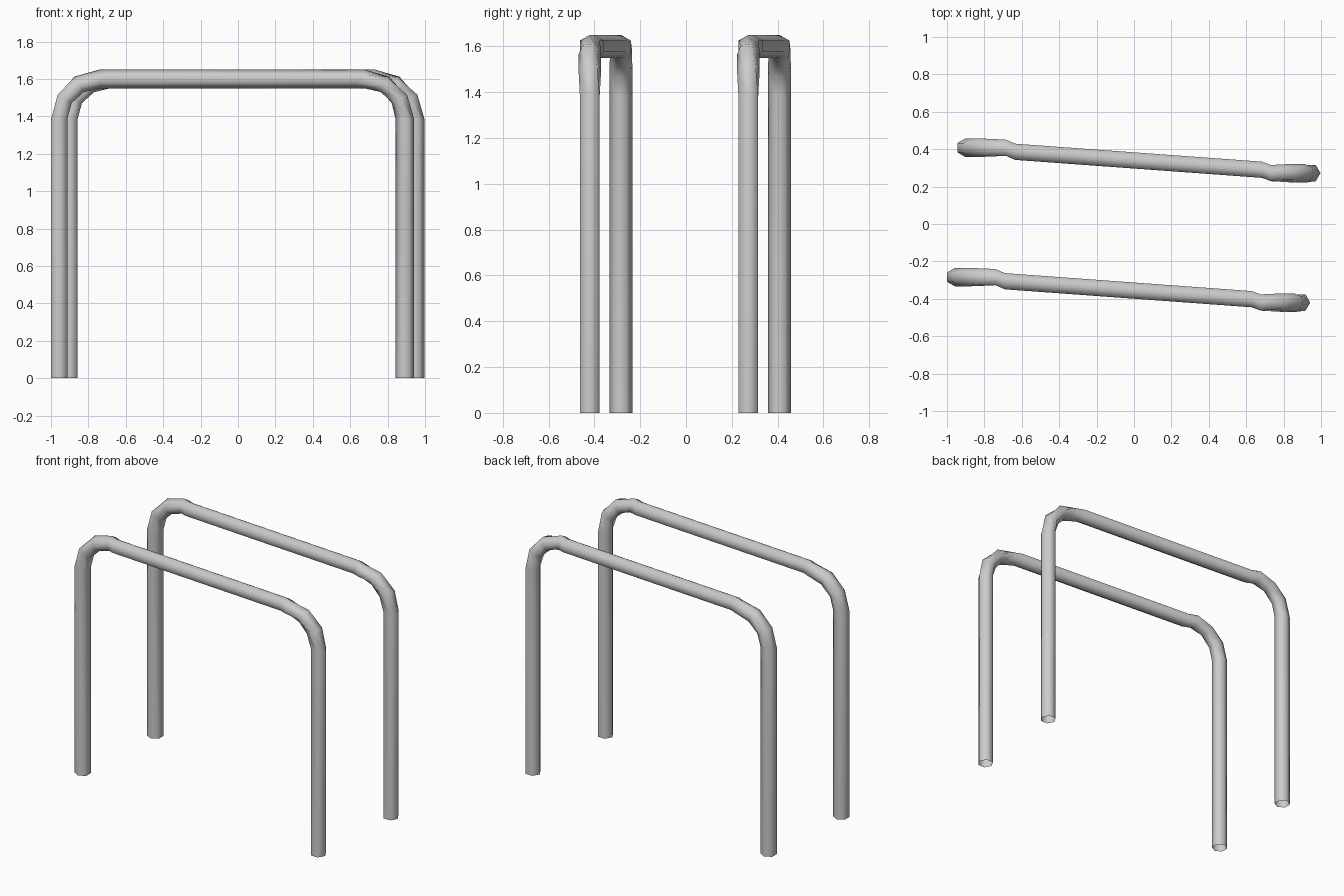
import bpy, bmesh, math
from mathutils import Vector

if "Cube" in bpy.data.objects:
    bpy.data.objects.remove(bpy.data.objects["Cube"])

R, SIDES, TOP, BEND = 0.05, 6, 1.6, 0.215

metal = bpy.data.materials.new("light grey metal")
metal.diffuse_color = (0.6, 0.6, 0.6, 1)
metal.use_nodes = True
metal.node_tree.nodes["Principled BSDF"].inputs["Base Color"].default_value = metal.diffuse_color


def ring(bm, c, elev, twist):
    """Hexagon around c; elev is the path direction in the xz plane (90 = up)."""
    a = math.radians(elev)
    n = Vector((-math.sin(a), 0, math.cos(a)))
    b = Vector((0, 1, 0))
    out = []
    for i in range(SIDES):
        t = 2 * math.pi * i / SIDES + math.radians(twist)
        out.append(bm.verts.new(Vector(c) + R * (n * math.cos(t) + b * math.sin(t))))
    return out


def hoop(name, left, right, inner_left, inner_right):
    (xl, yl), (xr, yr) = left, right
    bm = bmesh.new()
    path = [((xl, yl, 0), 90, 30)]
    # left bend, the hexagon turning by half a side
    for e, tw in ((90, 30), (60, 30), (30, 15), (0, 0)):
        a = math.radians(e)
        path.append(((xl + BEND * (1 - math.sin(a)), yl,
                      TOP - BEND + BEND * math.cos(a)), e, tw))
    # slanted top rail
    path.append(((inner_left[0], inner_left[1], TOP), 0, 0))
    path.append(((inner_right[0], inner_right[1], TOP), 0, 0))
    # right bend, the hexagon turning by a full side
    for e, tw in ((0, 0), (-30, 20), (-60, 40), (-90, 60)):
        a = math.radians(e)
        path.append(((xr - BEND * (1 + math.sin(a)), yr,
                      TOP - BEND + BEND * math.cos(a)), e, tw))
    path.append(((xr, yr, 0), -90, 60))
    rings = [ring(bm, *p) for p in path]
    for r0, r1 in zip(rings, rings[1:]):
        for i in range(SIDES):
            j = (i + 1) % SIDES
            bm.faces.new((r0[i], r0[j], r1[j], r1[i]))
    bmesh.ops.recalc_face_normals(bm, faces=bm.faces)
    for f in bm.faces:
        f.smooth = True
    me = bpy.data.meshes.new(name)
    bm.to_mesh(me)
    bm.free()
    me.materials.append(metal)
    bpy.context.collection.objects.link(bpy.data.objects.new(name, me))


# Two bent tubes with open feet, the rear one shifted slightly right
for name, dx, dy in (("front_bar", 0, 0), ("rear_bar", 0.055, 0.692)):
    hoop(name, (-0.956 + dx, -0.284 + dy), (0.892 + dx, -0.42 + dy),
         (-0.69 + dx, -0.306 + dy), (0.63 + dx, -0.402 + dy))
